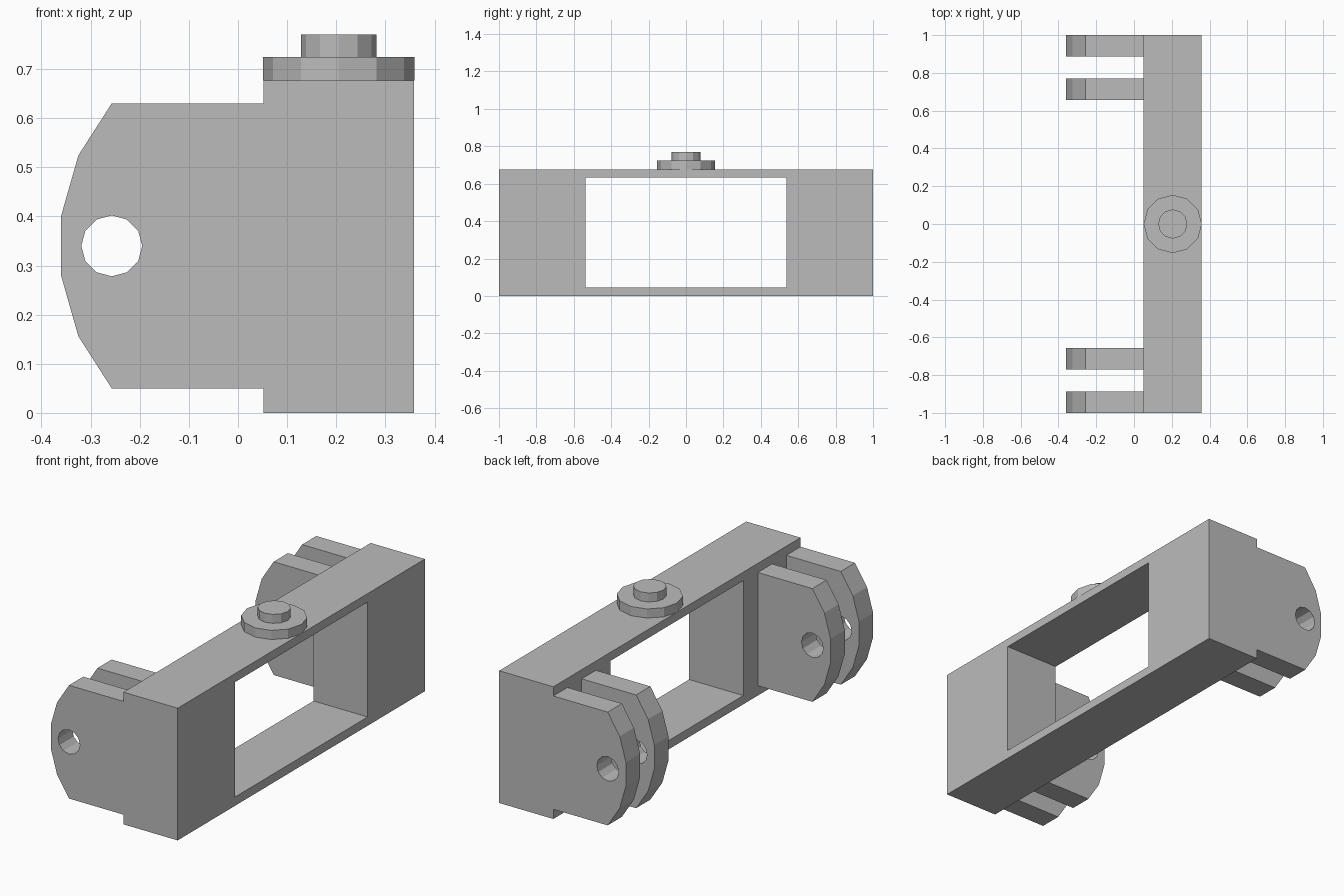
import bpy
from math import radians, cos, sin, tau

cube = bpy.data.objects.get("Cube")
if cube:
    bpy.data.objects.remove(cube, do_unlink=True)

grey = bpy.data.materials.new("plain_grey")
grey.use_nodes = True
grey.diffuse_color = (0.5, 0.5, 0.5, 1)
grey.node_tree.nodes["Principled BSDF"].inputs["Base Color"].default_value = (0.5, 0.5, 0.5, 1)


def plate(name, outlines, depth, location, rotation):
    """Solid plate from closed outlines; inner outlines become holes."""
    curve = bpy.data.curves.new(name, "CURVE")
    curve.dimensions = "2D"
    curve.fill_mode = "BOTH"
    curve.extrude = depth / 2
    for points in outlines:
        spline = curve.splines.new("POLY")
        spline.points.add(len(points) - 1)
        for point, (u, v) in zip(spline.points, points):
            point.co = (u, v, 0, 1)
        spline.use_cyclic_u = True
    obj = bpy.data.objects.new(name, curve)
    bpy.context.collection.objects.link(obj)
    obj.location = location
    obj.rotation_euler = rotation
    bpy.ops.object.select_all(action="DESELECT")
    obj.select_set(True)
    bpy.context.view_layer.objects.active = obj
    bpy.ops.object.convert(target="MESH")
    obj = bpy.context.object
    obj.name = name
    obj.data.materials.clear()
    obj.data.materials.append(grey)
    bpy.ops.object.shade_flat()
    return obj


def rectangle(half_width, low, high):
    return [(-half_width, low), (half_width, low), (half_width, high), (-half_width, high)]


def disc(name, radius, low, high):
    bpy.ops.mesh.primitive_cylinder_add(vertices=12, radius=radius, depth=high - low,
                                        location=(FRAME_X, 0, (low + high) / 2))
    obj = bpy.context.object
    obj.name = name
    obj.data.materials.append(grey)


FRAME_X = 0.205

# Long box frame with a rectangular window through it
plate("frame", [rectangle(1, 0, 0.677), rectangle(0.537, 0.045, 0.633)],
      0.307, (FRAME_X, 0, 0), (radians(90), 0, radians(90)))

# Pivot lugs: chamfered tongue with a round pin hole, in pairs at each end
middle = 0.34
lower = [(0.052, 0.29), (-0.257, 0.29), (-0.325, 0.184), (-0.36, 0.061)]
tongue = [(x, middle - h) for x, h in lower] + [(x, middle + h) for x, h in reversed(lower)]
pin_hole = [(-0.257 + 0.062 * cos(tau * i / 12), middle + 0.062 * sin(tau * i / 12))
            for i in range(12)]
for end, side in (("front", -1), ("back", 1)):
    for place, y in (("outer", 0.943), ("inner", 0.713)):
        plate(f"{end}_{place}_lug", [tongue, pin_hole], 0.115,
              (0, side * y, 0), (radians(90), 0, 0))

# Round stud on top
disc("stud_flange", 0.154, 0.677, 0.724)
disc("stud_knob", 0.077, 0.724, 0.77)
